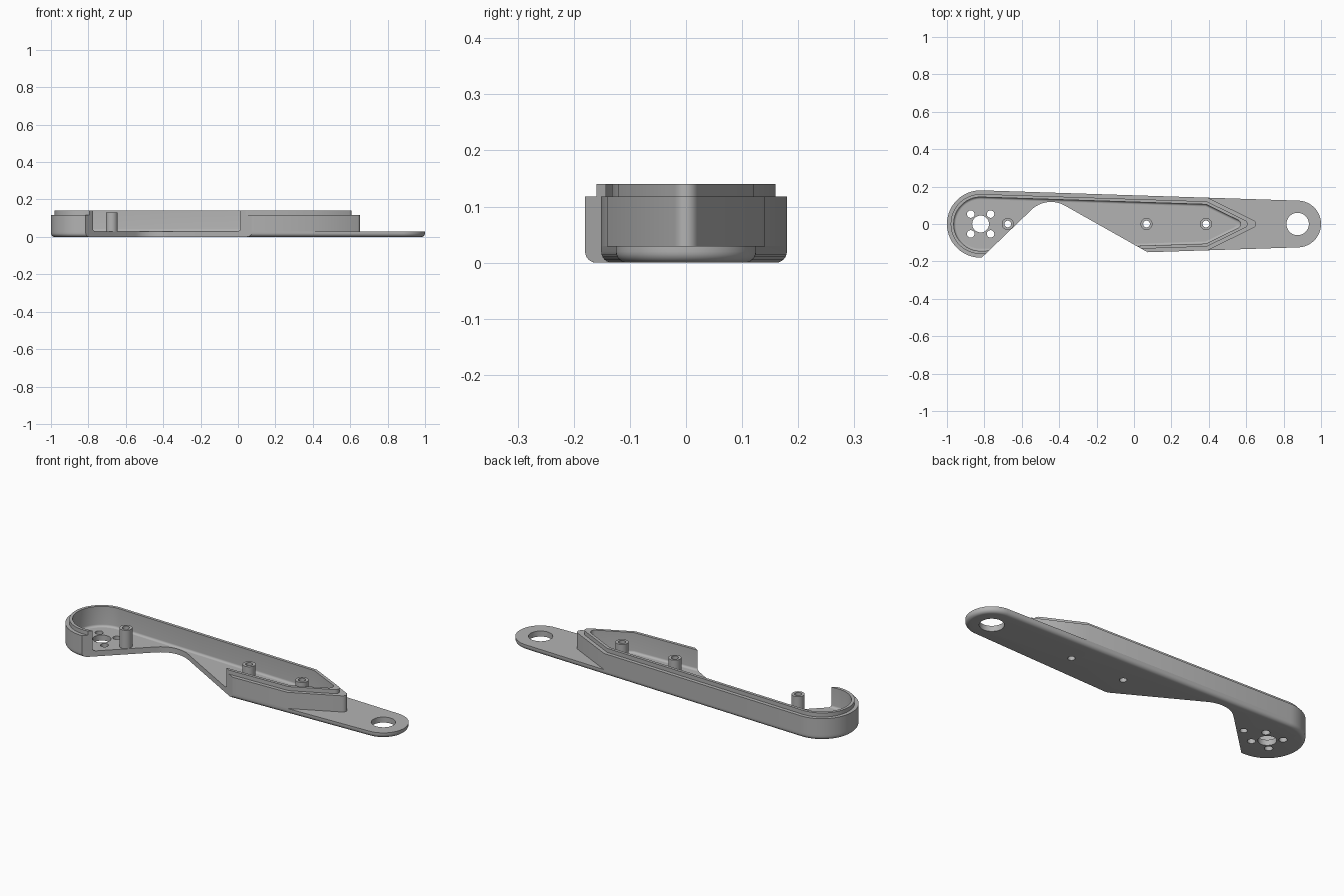
import bpy, bmesh
from math import sin, cos, asin, atan2, pi, radians

if "Cube" in bpy.data.objects:
    bpy.data.objects.remove(bpy.data.objects["Cube"])

grey = bpy.data.materials.new("plain grey")
grey.use_nodes = True
COLOUR = (0.45, 0.45, 0.45, 1)
grey.diffuse_color = COLOUR
grey.node_tree.nodes["Principled BSDF"].inputs["Base Color"].default_value = COLOUR

# Main dimensions
BIG_X, BIG_R = -0.82, 0.18
END_X, END_R = 0.875, 0.125
FLOOR, SHOULDER, TOP = 0.03, 0.118, 0.14
FILLET = 0.02
TAPER = asin((BIG_R - END_R) / (END_X - BIG_X))
BOSSES = [-0.675, 0.067, 0.385]


def arc(cx, cy, r, a, b, n):
    return [(cx + r * cos(a + (b - a) * i / n), cy + r * sin(a + (b - a) * i / n))
            for i in range(n + 1)]


def circle(cx, cy, r, n=32):
    return arc(cx, cy, r, 0, 2 * pi, n)[:-1]


def big_arc(d):
    return arc(BIG_X, 0, BIG_R - d, pi / 2 - TAPER, 3 * pi / 2 + TAPER, 48)


def plate_outline(d):
    """Tapered arm with two round ends, moved inward by d."""
    return big_arc(d) + arc(END_X, 0, END_R - d, TAPER - pi / 2, pi / 2 - TAPER, 40)


def wall_outline(d):
    """Round at the big end, pointed at the other, moved inward by d."""
    slope = atan2(0.138, 0.28)
    tip = 0.68 - d / sin(slope)
    # Corner where the tapered side meets the slanted nose
    s, c = sin(TAPER), cos(TAPER)
    k = BIG_R - d + s * BIG_X
    x = (k * cos(slope) - tip * sin(slope) * c) / (s * cos(slope) - c * sin(slope))
    y = (k - s * x) / c
    r = 0.022
    nose = arc(tip - r / sin(slope), 0, r, slope - pi / 2, pi / 2 - slope, 8)
    return big_arc(d) + [(x, -y)] + nose + [(x, y)]


def add_loft(bm, rings, closed=False):
    """Skin a list of (outline, z) rings; cap the ends or join them up."""
    loops = [[bm.verts.new((x, y, z)) for x, y in pts] for pts, z in rings]
    pairs = list(zip(loops, loops[1:]))
    if closed:
        pairs.append((loops[-1], loops[0]))
    else:
        bm.faces.new(loops[0][::-1])
        bm.faces.new(loops[-1])
    n = len(loops[0])
    for low, high in pairs:
        for i in range(n):
            j = (i + 1) % n
            bm.faces.new((low[i], low[j], high[j], high[i]))


def make(name, lofts, closed=False):
    bm = bmesh.new()
    for rings in lofts:
        add_loft(bm, rings, closed)
    bmesh.ops.recalc_face_normals(bm, faces=bm.faces)
    mesh = bpy.data.meshes.new(name)
    bm.to_mesh(mesh)
    bm.free()
    mesh.materials.append(grey)
    ob = bpy.data.objects.new(name, mesh)
    bpy.context.collection.objects.link(ob)
    return ob


def select(ob):
    bpy.ops.object.select_all(action="DESELECT")
    ob.select_set(True)
    bpy.context.view_layer.objects.active = ob


def cut(ob, cutter):
    select(ob)
    mod = ob.modifiers.new("cut", "BOOLEAN")
    mod.operation, mod.solver, mod.object = "DIFFERENCE", "EXACT", cutter
    bpy.ops.object.modifier_apply(modifier=mod.name)


# Floor plate with a rounded lower edge
steps = [radians(15 * i) for i in range(7)]
rings = [(plate_outline(FILLET * (1 - sin(a))), FILLET * (1 - cos(a))) for a in steps]
plate = make("base_plate", [rings + [(plate_outline(0), FLOOR)]])

# Rim wall: shoulder, raised lip, and inner fillet down to the floor
LIP, INNER, COVE = 0.02, 0.036, 0.012
section = [(0, FLOOR), (0, SHOULDER), (LIP, SHOULDER), (LIP, TOP), (INNER, TOP)]
section += [(INNER + COVE * (1 - cos(a)), FLOOR + COVE * (1 - sin(a))) for a in steps]
wall = make("rim_wall", [[(wall_outline(d), z) for d, z in section]], closed=True)

# Screw bosses
tubes = [[(circle(x, 0, r), z) for r, z in
          ((0.032, FLOOR), (0.032, 0.13), (0.018, 0.13), (0.018, FLOOR))] for x in BOSSES]
bosses = make("screw_bosses", tubes, closed=True)

# Notch cutter with a rounded peak
notch = [(-0.86, -0.224)] + arc(-0.444, -0.032, 0.15, radians(133.8), radians(60.6), 16)
notch += [(0.2, -0.2225)]
notch_cutter = make("notch_cutter", [[(notch, -0.1), (notch, 0.3)]])

# Hole cutters: pivot, hub, bolt circle and boss holes
holes = [(END_X, 0, 0.06), (BIG_X, 0, 0.045)] + [(x, 0, 0.018) for x in BOSSES]
holes += [(BIG_X + sx * 0.053, sy * 0.053, 0.02) for sx in (-1, 1) for sy in (-1, 1)]
hole_cutter = make("hole_cutter", [[(circle(*h), -0.1), (circle(*h), 0.1)] for h in holes])

cut(plate, notch_cutter)
cut(plate, hole_cutter)
cut(wall, notch_cutter)
for cutter in (notch_cutter, hole_cutter):
    bpy.data.objects.remove(cutter)

for ob in (plate, wall, bosses):
    select(ob)
    bpy.ops.object.shade_smooth_by_angle(angle=radians(30))
